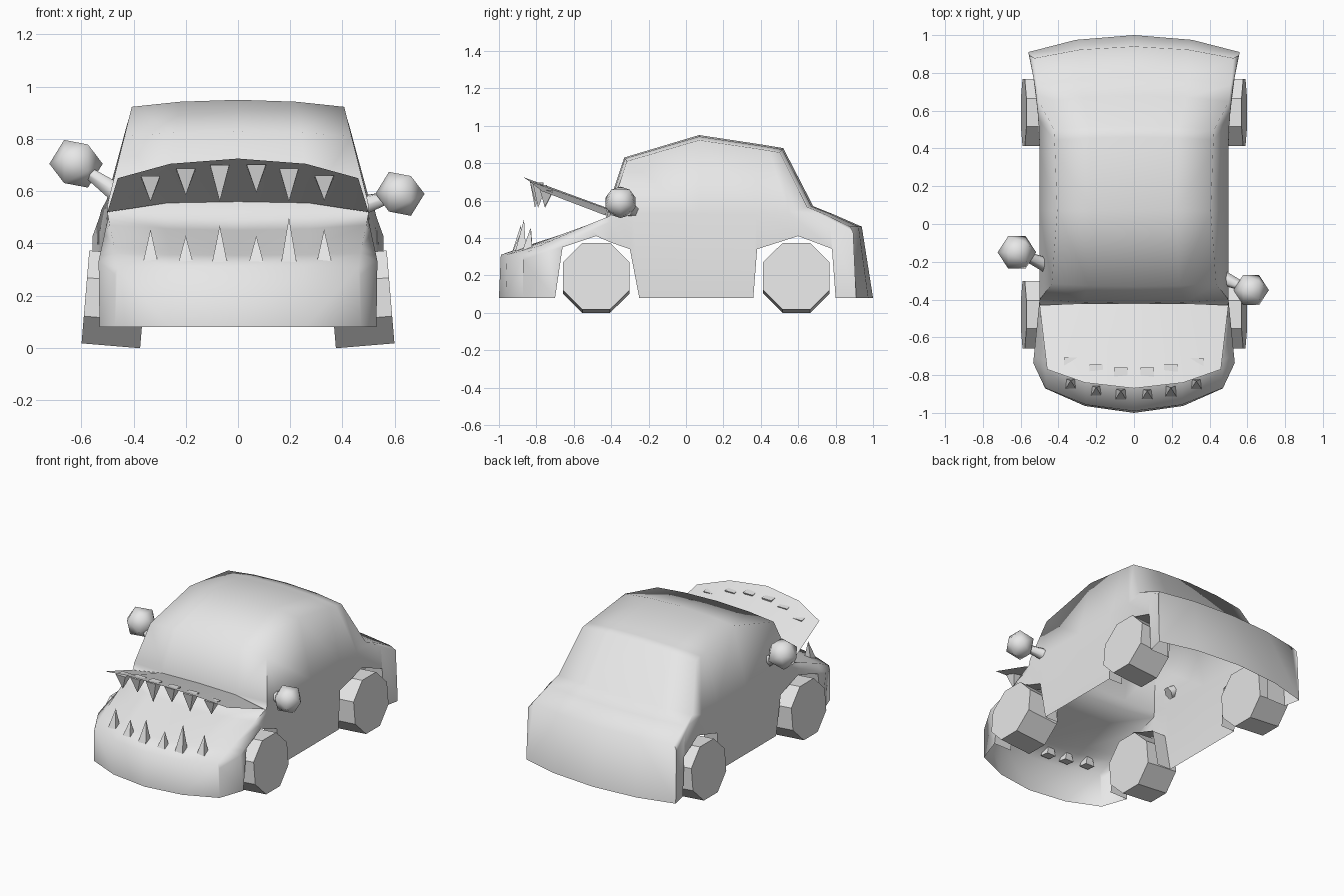
import bpy, bmesh, math
from mathutils import Matrix, Vector

cube = bpy.data.objects.get("Cube")
if cube:
    bpy.data.objects.remove(cube)

grey = bpy.data.materials.new("plain_grey")
grey.use_nodes = True
grey.diffuse_color = (.8, .8, .8, 1)
grey.node_tree.nodes["Principled BSDF"].inputs["Base Color"].default_value = grey.diffuse_color


def finish(bm, name, angle, mirror=False):
    """Turn a bmesh into a shaded object, optionally mirrored across x."""
    mesh = bpy.data.meshes.new(name)
    bm.to_mesh(mesh)
    bm.free()
    obj = bpy.data.objects.new(name, mesh)
    bpy.context.collection.objects.link(obj)
    mesh.materials.append(grey)
    bpy.ops.object.select_all(action='DESELECT')
    bpy.context.view_layer.objects.active = obj
    obj.select_set(True)
    bpy.ops.object.shade_smooth_by_angle(angle=math.radians(angle))
    if mirror:
        obj.modifiers.new("mirror", 'MIRROR').use_clip = True


def skin(bm, rows):
    """Join neighbouring rows of points with quads."""
    grid = [[bm.verts.new(point) for point in row] for row in rows]
    for row, following in zip(grid, grid[1:]):
        for c in range(len(row) - 1):
            bm.faces.new((row[c], row[c + 1], following[c + 1], following[c]))
    bmesh.ops.remove_doubles(bm, verts=bm.verts, dist=.0005)


def cone(name, base, tip, base_radius, tip_radius, sides, angle):
    """Tapered spike or post from base to tip."""
    base, tip = Vector(base), Vector(tip)
    axis = tip - base
    place = Matrix.Translation((base + tip) / 2) @ axis.to_track_quat('Z', 'Y').to_matrix().to_4x4()
    bm = bmesh.new()
    bmesh.ops.create_cone(bm, cap_ends=True, segments=sides, radius1=base_radius, radius2=tip_radius,
                          depth=axis.length, matrix=place @ Matrix.Rotation(math.pi / 4, 4, 'Z'))
    finish(bm, name, angle)


# Body sections, front to back: centre line (y, z) and lower edge (y, z)
SILL = .08
HINGE = -.43
profile = [
    (-.99, .31, -.87, SILL), (-.86, .355, -.7, SILL), (-.8, .375, -.66, .35),
    (-.56, .45, -.48, .41), (HINGE, .49, -.4, .375), (-.42, .56, -.3, .34),
    (-.33, .83, -.25, SILL), (.07, .95, .07, SILL), (.4, .9, .36, SILL),
    (.46, .89, .38, .34), (.52, .88, .6, .41), (.68, .57, .785, .34),
    (.78, .53, .8, SILL), (.94, .46, .91, SILL),
]


def flare(y):
    return .23 * max(0, y - .4) ** 2


def side_width(y):
    """Half width of the lower body: straight doors, flared fenders, tapered nose."""
    return min(.5 + flare(y) + .1 * max(0, -.4 - y), 1.28 + .93 * y)


def section_points(yc, zc, yl, zl):
    bow = .12 if yc < 0 else -.07
    ye = yc + bow * yc * yc
    if yc <= HINGE:
        ze = zc + .15 * (zc - .31)
    else:
        ze = zc - .06 * max(0, zc - .5)
    xe = .5 + .09 * min(0, ye - HINGE) + flare(ye) / 2 - .25 * max(0, ze - .55)
    centre, edge = Vector((0, yc, zc)), Vector((xe, ye, ze))
    middle = centre.lerp(edge, .28)
    middle.x = xe * .55
    yb = (ye + yl) / 2
    belt = Vector((side_width(yb), yb, min(ze - .03, .53)))
    return [centre, middle, edge, belt, Vector((side_width(yl), yl, zl))]


def end_points(y, corner):
    """Flat bottom edge of the front apron or the tail."""
    centre = Vector((0, y, SILL))
    middle = centre.lerp(corner, .28)
    middle.x = corner.x * .55
    return [centre, middle, corner, corner, corner]


sections = [section_points(*row) for row in profile]
bm = bmesh.new()
skin(bm, [end_points(-1, sections[0][-1])] + sections + [end_points(1, sections[-1][-1])])
finish(bm, "body_shell", 75, mirror=True)

# Wheel wells: arch edges carried inward
for name, span in (("front_wheel_well", sections[1:7]), ("rear_wheel_well", sections[8:13])):
    bm = bmesh.new()
    skin(bm, [(s[-1], Vector((.4, s[-1].y, s[-1].z))) for s in span])
    finish(bm, name, 30, mirror=True)

# Raised hood forming the upper jaw, with its right corner turned over
back = [Vector(p) for p in ((0, -.42, .56), (.27, -.42, .555), (.5, HINGE, .52))]
lip = [Vector(p) for p in ((0, -.87, .725), (.26, -.84, .705), (.46, -.77, .65))]
panels = [(back[0], back[1], lip[1], lip[0]), (back[1], back[2], lip[1]), (back[2], lip[2], lip[1])]
bm = bmesh.new()
for side in (1, -1):
    for panel in panels:
        face = bm.faces.new([bm.verts.new((p.x * side, p.y, p.z)) for p in panel])
        face.normal_update()
        turned_over = side < 0 and panel is panels[-1]
        if (face.normal.z > 0) != turned_over:
            face.normal_flip()
underside = {v for f in bm.faces if f.normal.z < 0 for v in f.verts}
bmesh.ops.remove_doubles(bm, verts=list(underside), dist=.0005)
finish(bm, "open_hood", 40)

# Teeth along both jaws, each with its own tip height
spots = [-.335, -.2, -.07, .07, .195, .33]
upper_tips = [.56, .585, .56, .595, .56, .565]
lower_tips = [.455, .43, .47, .43, .5, .455]
for x, upper_tip, lower_tip in zip(spots, upper_tips, lower_tips):
    curve = x * x / 2
    cone("upper_tooth", (x, curve - .8, .7 - .8 * curve), (x, curve - .81, upper_tip), .052, 0, 4, 20)
    cone("lower_tooth", (x, curve - .905, .305), (x, curve - .885, lower_tip), .046, 0, 4, 20)

# Eight-sided wheels with the bottoms splayed out
for side in (1, -1):
    for name, y in (("front_wheel", -.48), ("rear_wheel", .59)):
        turn = Matrix.Rotation(math.pi / 2 - side * .083, 4, 'Y') @ Matrix.Rotation(math.pi / 8, 4, 'Z')
        bm = bmesh.new()
        bmesh.ops.create_cone(bm, cap_ends=True, segments=8, radius1=.193, radius2=.193, depth=.225,
                              matrix=Matrix.Translation((side * .472, y, .186)) @ turn)
        finish(bm, name, 30)

# Ball eyes on stalks, set unevenly
eyes = [("right_eye", (-.62, -.15, .705), .102, (-.46, -.22, .59)),
        ("left_eye", (.62, -.35, .59), .094, (.46, -.28, .54))]
for name, centre, radius, root in eyes:
    bm = bmesh.new()
    bmesh.ops.create_icosphere(bm, subdivisions=1, radius=radius,
                               matrix=Matrix.Translation(centre) @ Matrix.Rotation(math.pi / 2, 4, 'Y'))
    finish(bm, name, 75)
    cone(name + "_stalk", root, centre, .042, .018, 6, 70)
